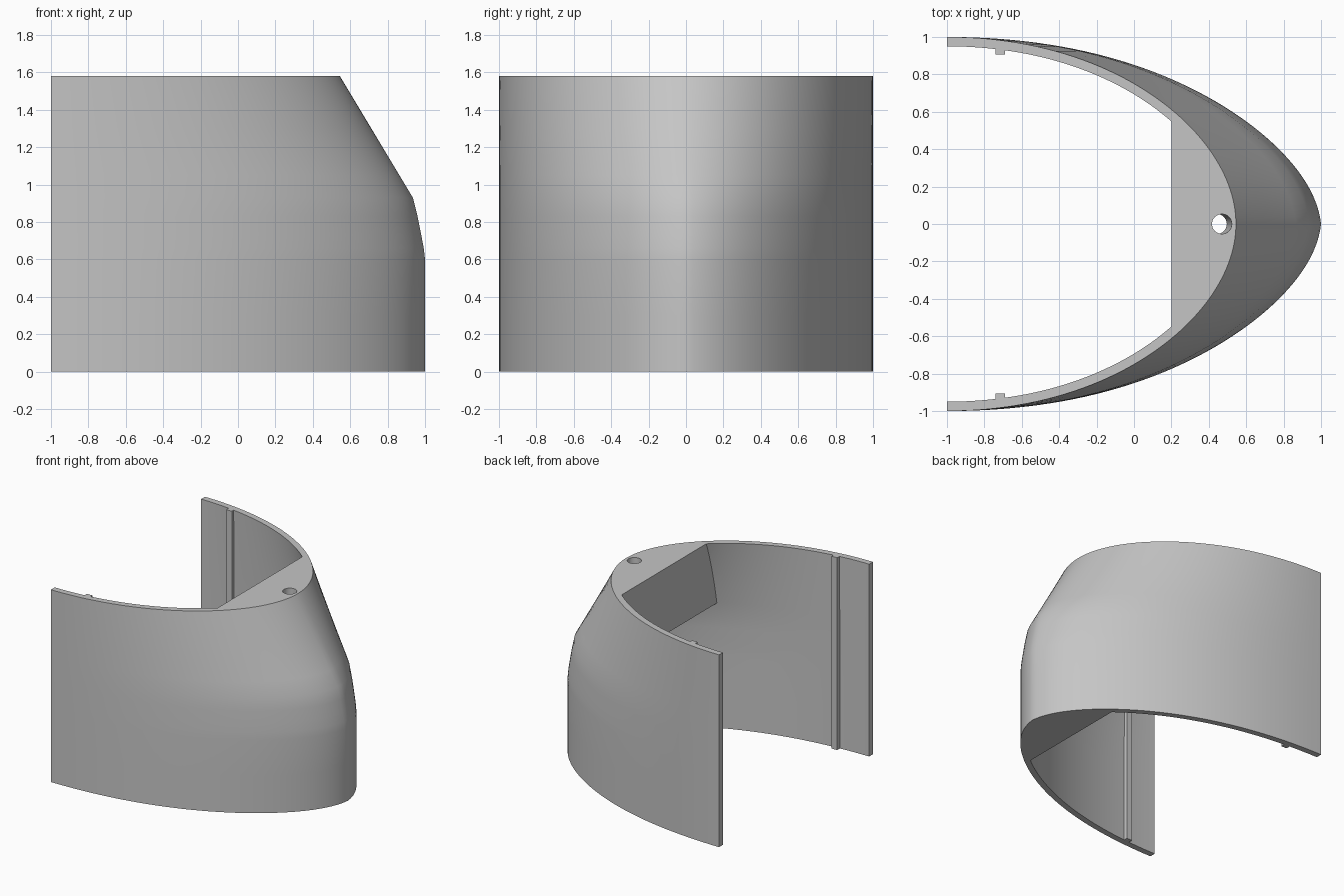
import bpy, bmesh, math
from mathutils import Vector

if "Cube" in bpy.data.objects:
    bpy.data.objects.remove(bpy.data.objects["Cube"], do_unlink=True)

HEIGHT = 1.58
WALL = 0.05
STEPS = 44                   # samples from the rear end to the nose
NOSE = [(0, 1), (0.3, 1), (0.6, 1), (0.66, 0.993), (0.73, 0.98), (0.83, 0.96),
        (0.93, 0.935), (1.05, 0.863), (1.3, 0.713), (HEIGHT, 0.545)]

grey = bpy.data.materials.new("plain grey")
grey.use_nodes = True
grey.diffuse_color = (0.56, 0.56, 0.56, 1)
grey.node_tree.nodes["Principled BSDF"].inputs["Base Color"].default_value = (0.56, 0.56, 0.56, 1)


def make_object(name, bm):
    bmesh.ops.recalc_face_normals(bm, faces=bm.faces)
    mesh = bpy.data.meshes.new(name)
    bm.to_mesh(mesh)
    bm.free()
    mesh.materials.append(grey)
    obj = bpy.data.objects.new(name, mesh)
    bpy.context.collection.objects.link(obj)
    return obj


def box(name, low, high):
    bm = bmesh.new()
    bmesh.ops.create_cube(bm, size=1)
    for v in bm.verts:
        v.co = [(a + b) / 2 + c * (b - a) for a, b, c in zip(low, high, v.co)]
    return make_object(name, bm)


def section(z, nose, inset):
    """Pointed half oval, open to the rear; the inset one runs on past the rear."""
    length = nose + 1
    blend = (length - 1.545) / 0.455
    half = [(-1.2, 1 - inset, z)] if inset else []
    for i in range(STEPS + 1):
        t = math.pi / 2 * (1 - i / STEPS)
        y = math.sin(t)
        pinch = 0.1 * blend * y * (1 - y) ** 2 + (0.15 + 0.3 * blend) * y * y * (1 - y)
        half.append((-1 + (length - inset) * math.cos(t) - pinch, y * (1 - inset), z))
    return half + [(x, -y, z) for x, y, z in reversed(half[:-1])]


def loft(name, profile, inset):
    bm = bmesh.new()
    rings = [[bm.verts.new(p) for p in section(z, nose, inset)] for z, nose in profile]
    for low, high in zip(rings, rings[1:]):
        for i in range(len(low)):
            bm.faces.new((low[i - 1], low[i], high[i], high[i - 1]))
    bm.faces.new(rings[0])
    bm.faces.new(rings[-1])
    return make_object(name, bm)


def subtract(target, cutter):
    bpy.context.view_layer.objects.active = target
    mod = target.modifiers.new("cut", 'BOOLEAN')
    mod.operation = 'DIFFERENCE'
    mod.solver = 'EXACT'
    mod.object = cutter
    bpy.ops.object.modifier_apply(modifier=mod.name)
    bpy.data.objects.remove(cutter, do_unlink=True)


# Cavity, stopped by the nose block: thick above, set back below
shell = loft("curved_shell", NOSE, 0)
cavity = loft("cavity", [(-0.1, 1)] + NOSE + [(HEIGHT + 0.1, 0.485)], WALL)
subtract(cavity, box("lower_block", (0.62, -2, -1), (2, 2, 3)))
subtract(cavity, box("upper_block", (0.2, -2, 1.04), (2.1, 2, 3.1)))
subtract(shell, cavity)

# Tilted hole through the upper block
top, bottom = Vector((0.475, 0, 1.68)), Vector((0.42, 0, 0.58))
bm = bmesh.new()
bmesh.ops.create_cone(bm, cap_ends=True, segments=32, radius1=0.053,
                      radius2=0.053, depth=(top - bottom).length)
drill = make_object("drill", bm)
drill.rotation_euler = (top - bottom).to_track_quat('Z', 'Y').to_euler()
drill.location = (top + bottom) / 2
subtract(shell, drill)

# Upright ribs inside the side walls
box("left_rib", (-0.74, 0.905, 0), (-0.69, 0.945, HEIGHT))
box("right_rib", (-0.74, -0.945, 0), (-0.69, -0.905, HEIGHT))

# Smooth curved walls, keep the edges crisp
bpy.ops.object.select_all(action='DESELECT')
shell.select_set(True)
bpy.context.view_layer.objects.active = shell
bpy.ops.object.shade_smooth_by_angle(angle=math.radians(25))
